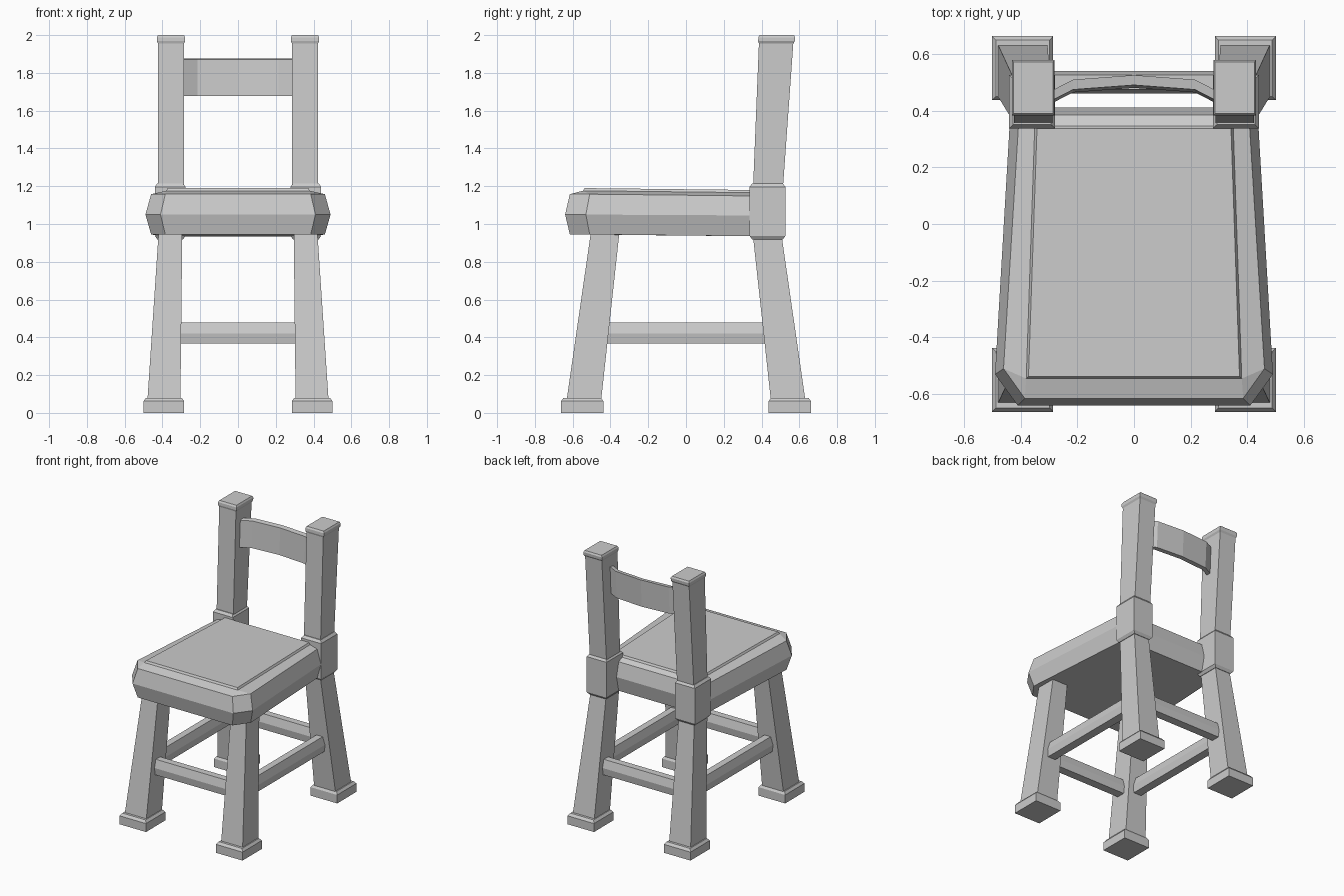
import bpy, bmesh


def loft(name, rings, mirror=False):
    """Skin a closed solid through rings that have equal point counts."""
    bm = bmesh.new()
    loops = [[bm.verts.new(p) for p in ring] for ring in rings]
    n = len(loops[0])
    for a, b in zip(loops, loops[1:]):
        for i in range(n):
            j = (i + 1) % n
            bm.faces.new((a[i], a[j], b[j], b[i]))
    bm.faces.new(loops[0][::-1])
    bm.faces.new(loops[-1])
    bmesh.ops.remove_doubles(bm, verts=bm.verts, dist=0.0005)
    bmesh.ops.recalc_face_normals(bm, faces=bm.faces)
    mesh = bpy.data.meshes.new(name)
    bm.to_mesh(mesh)
    bm.free()
    obj = bpy.data.objects.new(name, mesh)
    bpy.context.collection.objects.link(obj)
    if mirror:
        obj.modifiers.new("mirror", 'MIRROR')
    return obj


def rect(x0, x1, y0, y1, z):
    return [(x0, y0, z), (x1, y0, z), (x1, y1, z), (x0, y1, z)]


def seat_ring(side, side_y, front, front_y, back, back_y, z_front, z_back):
    half = [(front, front_y, z_front), (side, side_y, z_front), (back, back_y, z_back)]
    return half + [(-x, y, z) for x, y, z in reversed(half)]


# Seat: bevelled edge, clipped front corners, raised centre panel
loft("seat", [
    seat_ring(0.46, -0.51, 0.385, -0.615, 0.405, 0.385, 0.945, 0.935),
    seat_ring(0.49, -0.53, 0.41, -0.64, 0.435, 0.41, 1.05, 1.045),
    seat_ring(0.46, -0.51, 0.385, -0.615, 0.405, 0.385, 1.158, 1.148),
    seat_ring(0.38, -0.545, 0.38, -0.545, 0.35, 0.345, 1.176, 1.166),
    seat_ring(0.372, -0.537, 0.372, -0.537, 0.342, 0.337, 1.19, 1.18),
])

# Splayed legs and stepped feet, front and back
for s, label in ((-1, "front"), (1, "back")):
    loft(label + "_leg", [
        rect(0.305, 0.48, s * 0.45, s * 0.633, 0.06),
        rect(0.295, 0.42, s * 0.352, s * 0.503, 0.96),
    ], True)
    loft(label + "_foot", [
        rect(0.285, 0.50, s * 0.438, s * 0.662, 0),
        rect(0.285, 0.50, s * 0.438, s * 0.662, 0.062),
        rect(0.298, 0.487, s * 0.45, s * 0.648, 0.08),
    ], True)

# Joint blocks between back legs and posts
loft("joint_block", [
    rect(0.292, 0.427, 0.35, 0.513, 0.918),
    rect(0.278, 0.44, 0.337, 0.526, 0.937),
    rect(0.278, 0.44, 0.337, 0.526, 1.197),
    rect(0.292, 0.427, 0.35, 0.513, 1.215),
], True)

# Leaning back posts with small caps
loft("back_post", [
    rect(0.287, 0.423, 0.355, 0.513, 1.19),
    rect(0.287, 0.423, 0.386, 0.568, 1.955),
    rect(0.28, 0.43, 0.382, 0.576, 1.968),
    rect(0.28, 0.43, 0.383, 0.578, 1.988),
    rect(0.286, 0.424, 0.39, 0.572, 2.0),
], True)

# Six-sided stretchers between the legs
profile = [(-0.032, 0.367), (0.032, 0.367), (0.04, 0.42),
           (0.025, 0.478), (-0.025, 0.478), (-0.04, 0.42)]
for s, label in ((-1, "front"), (1, "back")):
    loft(label + "_stretcher",
         [[(x, s * 0.50 + u, z) for u, z in profile] for x in (-0.36, 0.36)])
loft("side_stretcher",
     [[(0.38 + u, y, z) for u, z in profile] for y in (-0.48, 0.48)], True)

# Curved back slat, leaning with the posts
arc = [(-0.31, 0.425), (-0.215, 0.474), (0, 0.49),
       (0.215, 0.474), (0.31, 0.425)]
loft("back_slat", [
    [(x, y - 0.01, 1.677), (x, y + 0.025, 1.677),
     (x, y + 0.035, 1.877), (x, y, 1.872)] for x, y in arc])
